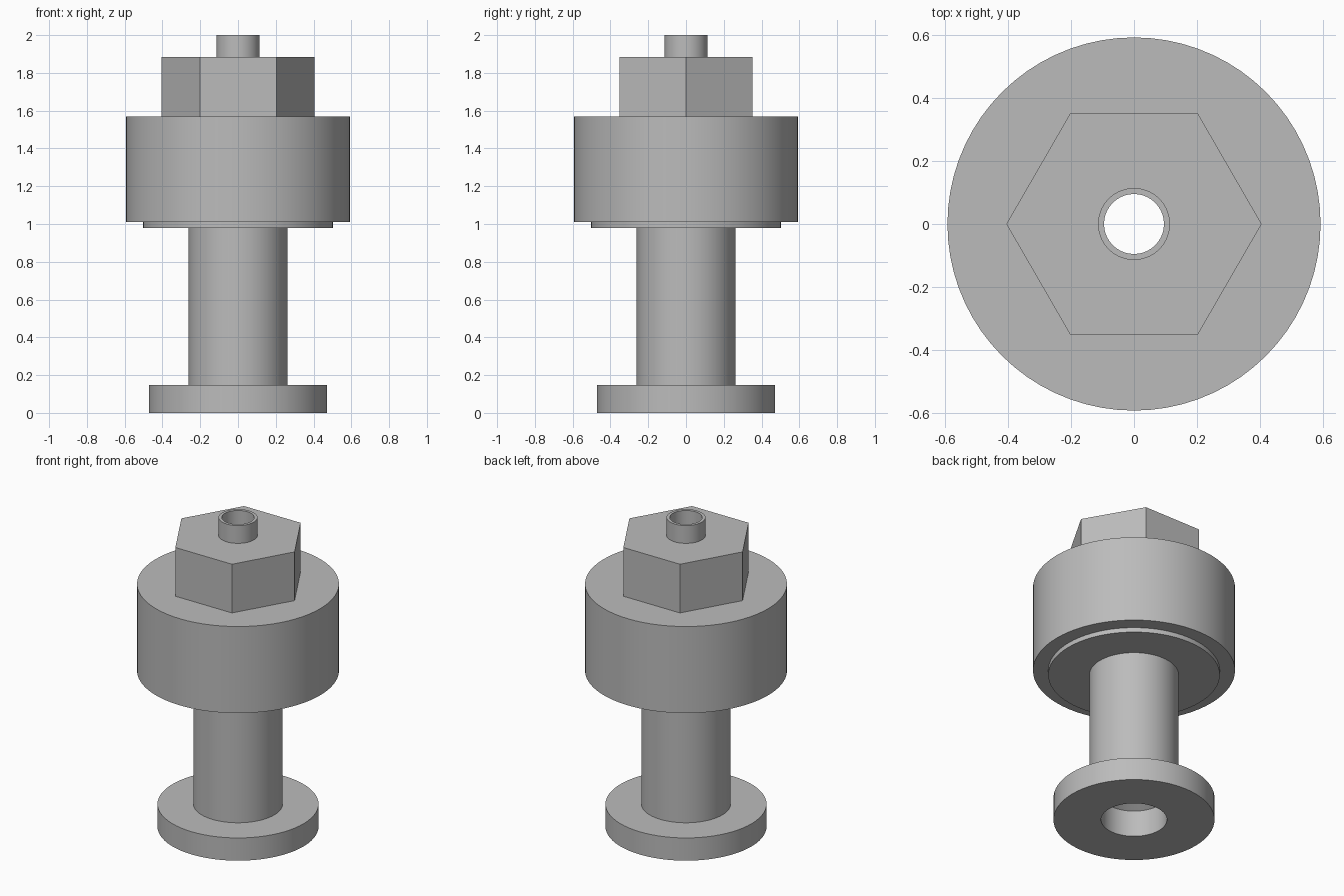
import bpy
import bmesh
from math import radians, tau
from mathutils import Matrix

cube = bpy.data.objects.get("Cube")
if cube:
    bpy.data.objects.remove(cube, do_unlink=True)

steel = bpy.data.materials.new("plain grey steel")
steel.use_nodes = True
GREY = (0.5, 0.5, 0.5, 1)
steel.diffuse_color = GREY
steel.node_tree.nodes["Principled BSDF"].inputs["Base Color"].default_value = GREY


def lathe(name, profile, sides=72, smooth=True):
    """Turn a closed (radius, height) outline about the z axis."""
    bm = bmesh.new()
    rings = []
    for i in range(sides):
        turn = Matrix.Rotation(tau * i / sides, 3, "Z")
        rings.append([bm.verts.new(turn @ Matrix.Identity(3).col[0] * r
                                   + Matrix.Identity(3).col[2] * z)
                      for r, z in profile])
    n = len(profile)
    for i in range(sides):
        a, b = rings[i], rings[(i + 1) % sides]
        for j in range(n):
            k = (j + 1) % n
            bm.faces.new((a[j], b[j], b[k], a[k]))
    bmesh.ops.recalc_face_normals(bm, faces=bm.faces)
    mesh = bpy.data.meshes.new(name)
    bm.to_mesh(mesh)
    bm.free()
    mesh.materials.append(steel)
    obj = bpy.data.objects.new(name, mesh)
    bpy.context.collection.objects.link(obj)
    if smooth:
        bpy.ops.object.select_all(action="DESELECT")
        obj.select_set(True)
        bpy.context.view_layer.objects.active = obj
        bpy.ops.object.shade_smooth_by_angle(angle=radians(30))
    return obj


BORE, WIDE_BORE = 0.095, 0.193
TIP, STEM = 0.114, 0.262
BODY_BOTTOM, BODY_TOP = 1.01, 1.57

# Hollow core: foot flange, stem and tip, with a tapered step in the bore
lathe("hollow_stem", [
    (WIDE_BORE, 0), (0.472, 0), (0.472, 0.147), (STEM, 0.147),
    (STEM, BODY_TOP), (TIP, BODY_TOP), (TIP, 2), (BORE, 2),
    (BORE, 0.23), (WIDE_BORE, 0.17)])

# Thin washer under the body
lathe("washer", [(STEM, 0.98), (0.503, 0.98), (0.503, BODY_BOTTOM), (STEM, BODY_BOTTOM)])

# Wide cylindrical body
lathe("body", [(STEM, BODY_BOTTOM), (0.592, BODY_BOTTOM), (0.592, BODY_TOP), (STEM, BODY_TOP)])

# Hexagonal nut, its inner edge buried in the tip wall
lathe("hex_nut", [(0.112, BODY_TOP), (0.405, BODY_TOP), (0.405, 1.885), (0.112, 1.885)],
      sides=6, smooth=False)
